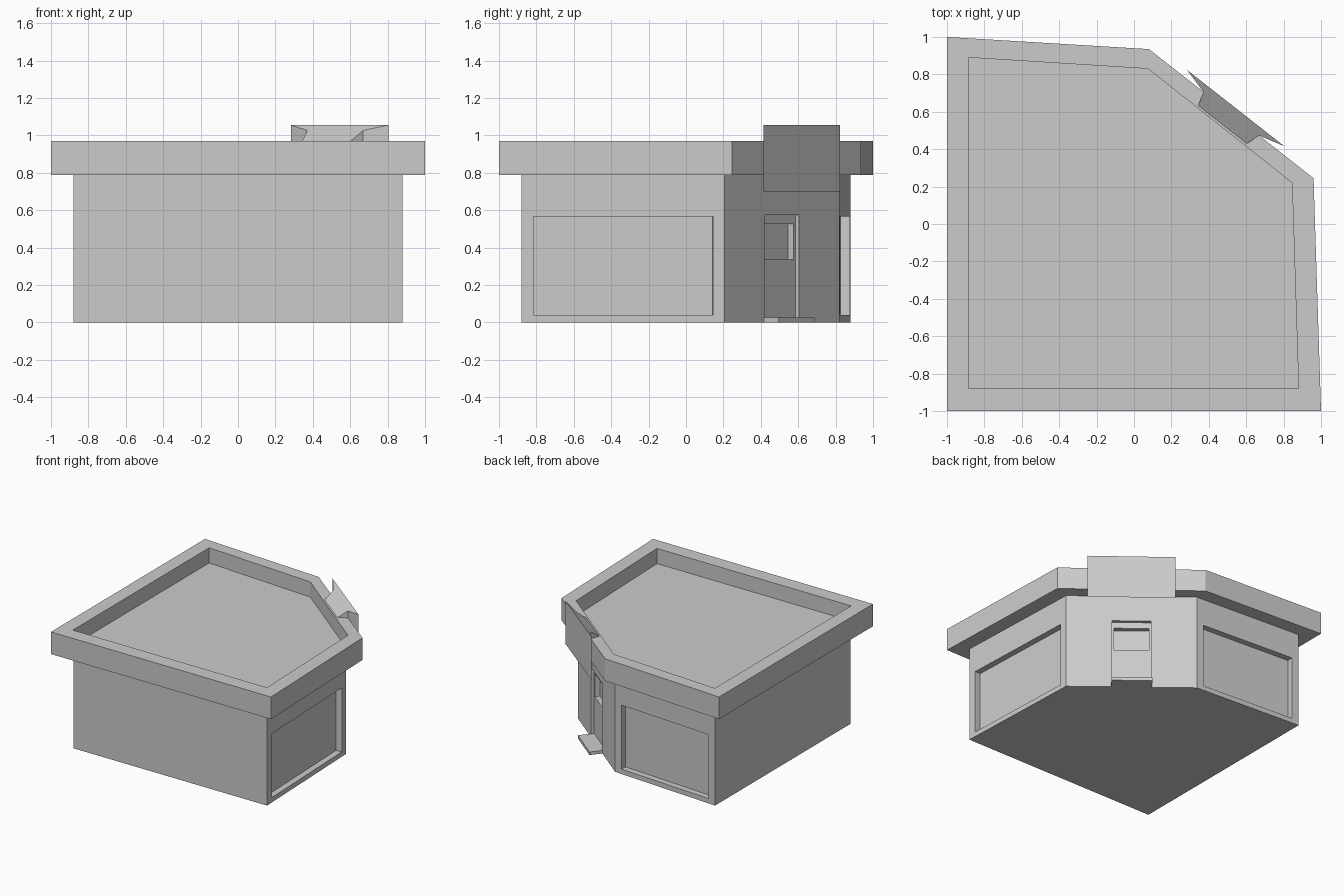
import bpy, bmesh
from mathutils import Vector

if "Cube" in bpy.data.objects:
    bpy.data.objects.remove(bpy.data.objects["Cube"])

# Plan outlines, counter-clockwise
ROOF = [(-1, -1), (1, -1), (0.96, 0.245), (0.08, 0.935), (-1, 1)]
RIM = [(-0.885, -0.88), (0.88, -0.88), (0.845, 0.22), (0.075, 0.83), (-0.885, 0.89)]
WALL = [(-0.88, -0.88), (0.88, -0.88), (0.84, 0.205), (0.07, 0.82), (-0.88, 0.88)]


def loft(name, rings):
    """Closed solid through rings of equal length, capped at both ends."""
    bm = bmesh.new()
    vs = [[bm.verts.new(p) for p in r] for r in rings]
    n = len(rings[0])
    for a, b in zip(vs, vs[1:]):
        for i in range(n):
            j = (i + 1) % n
            bm.faces.new((a[i], a[j], b[j], b[i]))
    bm.faces.new(vs[0][::-1])
    bm.faces.new(vs[-1])
    bmesh.ops.recalc_face_normals(bm, faces=bm.faces)
    me = bpy.data.meshes.new(name)
    bm.to_mesh(me)
    bm.free()
    ob = bpy.data.objects.new(name, me)
    bpy.context.collection.objects.link(ob)
    return ob


def prism(name, pts, z0, z1):
    return loft(name, [[(x, y, z) for x, y in pts] for z in (z0, z1)])


def on_wall(outline, i, s, n):
    """Plan point at distance s along edge i, n outward from it."""
    a, b = Vector(outline[i]), Vector(outline[i + 1])
    d = (b - a).normalized()
    p = a + d * s + Vector((d.y, -d.x)) * n
    return p.x, p.y


def wall_box(name, i, s0, s1, z0, z1, n0, n1):
    pts = [on_wall(WALL, i, s, n) for s, n in ((s0, n1), (s1, n1), (s1, n0), (s0, n0))]
    return prism(name, pts, z0, z1)


def cut(ob, cutter):
    m = ob.modifiers.new("cut", 'BOOLEAN')
    m.operation = 'DIFFERENCE'
    m.solver = 'EXACT'
    m.object = cutter
    bpy.context.view_layer.objects.active = ob
    bpy.ops.object.modifier_apply(modifier=m.name)
    bpy.data.objects.remove(cutter)


# Walls with two shop windows, a door recess and the door window
walls = prism("walls", WALL, 0, 0.80)
for i, s0, s1, z0, z1, depth in (
        (1, 0.065, 1.025, 0.04, 0.565, 0.05),
        (3, 0.06, 0.89, 0.04, 0.565, 0.05),
        (2, 0.345, 0.641, -0.05, 0.575, 0.026),
        (2, 0.362, 0.626, 0.335, 0.525, 0.066)):
    cut(walls, wall_box("cutter", i, s0, s1, z0, z1, -depth, 0.1))

# Door step
wall_box("door_step", 2, 0.34, 0.648, 0, 0.025, -0.026, 0.1)

# Flat roof with raised parapet
roof = prism("roof_parapet", ROOF, 0.788, 0.97)
cut(roof, prism("cutter", RIM, 0.845, 1.2))

# Sign board over the corner door, tapering back into the parapet
rings = []
for half_w, half_h, n in ((0.331, 0.1775, 0.038), (0.19, 0.149, 0.0), (0.165, 0.0925, -0.075)):
    ring = []
    for su, sz in ((-1, -1), (1, -1), (1, 1), (-1, 1)):
        x, y = on_wall(ROOF, 2, 0.559 + su * half_w, n)
        ring.append((x, y, 0.8775 + sz * half_h))
    rings.append(ring)
loft("sign_board", rings)
